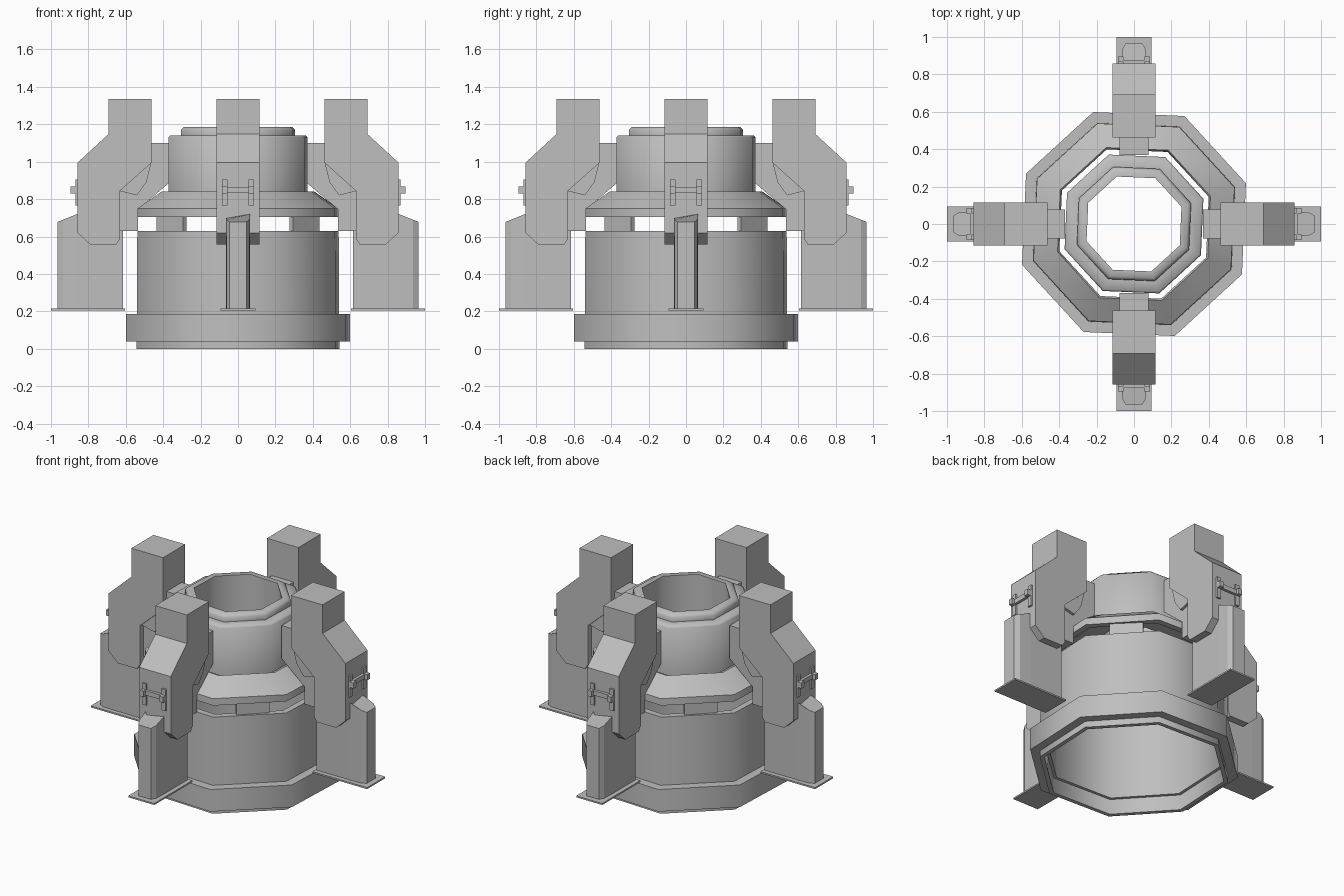
import bpy, bmesh, math
from mathutils import Matrix, Vector

cube = bpy.data.objects.get("Cube")
if cube:
    bpy.data.objects.remove(cube, do_unlink=True)

grey = bpy.data.materials.new("plain_grey")
grey.use_nodes = True
colour = (0.52, 0.52, 0.52, 1)
grey.diffuse_color = colour
grey.node_tree.nodes["Principled BSDF"].inputs["Base Color"].default_value = colour

TWIST = math.radians(20)


def finish(name, bm, smooth=False):
    bmesh.ops.recalc_face_normals(bm, faces=bm.faces[:])
    mesh = bpy.data.meshes.new(name)
    bm.to_mesh(mesh)
    bm.free()
    mesh.materials.append(grey)
    ob = bpy.data.objects.new(name, mesh)
    bpy.context.collection.objects.link(ob)
    if smooth:
        bpy.ops.object.select_all(action='DESELECT')
        ob.select_set(True)
        bpy.context.view_layer.objects.active = ob
        bpy.ops.object.shade_smooth_by_angle(angle=math.radians(48))
    return ob


def octagon_ring(name, profile):
    """Sweep a closed (radius, height) profile round eight sides."""
    bm = bmesh.new()
    loops = []
    for k in range(8):
        a = TWIST + k * math.tau / 8
        loops.append([bm.verts.new((r * math.cos(a), r * math.sin(a), z)) for r, z in profile])
    n = len(profile)
    for k in range(8):
        p, q = loops[k], loops[(k + 1) % 8]
        for i in range(n):
            j = (i + 1) % n
            bm.faces.new((p[i], q[i], q[j], p[j]))
    return finish(name, bm, True)


def slab(name, profile, half, turn):
    """Extrude an (x, z) profile across y, then turn it about z."""
    bm = bmesh.new()
    face = bm.faces.new([bm.verts.new((x, -half, z)) for x, z in profile])
    out = bmesh.ops.extrude_face_region(bm, geom=[face])
    moved = [v for v in out["geom"] if isinstance(v, bmesh.types.BMVert)]
    bmesh.ops.translate(bm, verts=moved, vec=(0, 2 * half, 0))
    bm.transform(Matrix.Rotation(turn, 4, 'Z'))
    return finish(name, bm)


def box(name, low, high, turn):
    bm = bmesh.new()
    bmesh.ops.create_cube(bm, size=1)
    low, high = Vector(low), Vector(high)
    bm.transform(Matrix.Rotation(turn, 4, 'Z') @ Matrix.Translation((low + high) / 2)
                 @ Matrix.Diagonal((*(high - low), 1)))
    return finish(name, bm)


def post(name, turn):
    """Support post with tapered outer end and a sloping top."""
    bm = bmesh.new()
    plan = [(0.615, 0.065), (0.86, 0.065), (0.935, 0.062), (0.965, 0.045)]
    plan += [(x, -y) for x, y in reversed(plan)]
    face = bm.faces.new([bm.verts.new((x, y, 0.21)) for x, y in plan])
    out = bmesh.ops.extrude_face_region(bm, geom=[face])
    for v in out["geom"]:
        if isinstance(v, bmesh.types.BMVert):
            v.co.z = 0.72 - 0.4 * max(0, v.co.x - 0.86)
    bm.transform(Matrix.Rotation(turn, 4, 'Z'))
    return finish(name, bm)


# Hollow eight-sided body
octagon_ring("lower_body", [
    (0.55, 0), (0.578, 0), (0.578, 0.04), (0.637, 0.04), (0.637, 0.185),
    (0.576, 0.185), (0.573, 0.63), (0.53, 0.63), (0.53, 0.1), (0.55, 0.1)])
octagon_ring("sloped_collar", [
    (0.53, 0.705), (0.572, 0.705), (0.572, 0.75), (0.435, 0.84), (0.425, 0.82), (0.53, 0.745)])
octagon_ring("upper_cylinder", [
    (0.27, 0.82), (0.395, 0.82), (0.395, 1.13), (0.385, 1.14), (0.325, 1.14),
    (0.325, 1.17), (0.308, 1.185), (0.27, 1.185)])

# Spacers in the gap below the collar
for k in range(4):
    box(f"spacer_{k}", (0.49, -0.1, 0.62), (0.515, 0.1, 0.715),
        math.radians(45) + k * math.pi / 2)

# Four identical supports
leg_profile = [(0.462, 1.335), (0.692, 1.335), (0.692, 1.148), (0.858, 0.995), (0.858, 0.62),
               (0.79, 0.557), (0.65, 0.557), (0.63, 0.59), (0.63, 0.845), (0.462, 0.995)]
brace_profile = [(0.37, 1.1), (0.48, 1.1), (0.66, 0.9), (0.66, 0.63), (0.535, 0.63),
                 (0.535, 0.745), (0.37, 0.885)]
gusset_profile = [(0.462, 1.0), (0.49, 0.89), (0.54, 0.82), (0.64, 0.845), (0.64, 0.9)]
for k, side in enumerate(("left", "back", "right", "front")):
    t = k * math.pi / 2
    slab(f"{side}_leg", leg_profile, 0.114, t)
    slab(f"{side}_brace", brace_profile, 0.078, t)
    slab(f"{side}_gusset", gusset_profile, 0.095, t)
    post(f"{side}_post", t)
    box(f"{side}_foot_plate", (0.605, -0.094, 0.204), (1, 0.094, 0.214), t)
    # Handle on the outer face
    box(f"{side}_handle_bar", (0.85, -0.06, 0.835), (0.876, 0.06, 0.865), t)
    for s in (-1, 1):
        y0, y1 = sorted((s * 0.057, s * 0.085))
        box(f"{side}_handle_strip", (0.85, y0, 0.765), (0.87, y1, 0.905), t)
        box(f"{side}_handle_lug", (0.85, y0, 0.83), (0.896, y1, 0.867), t)
